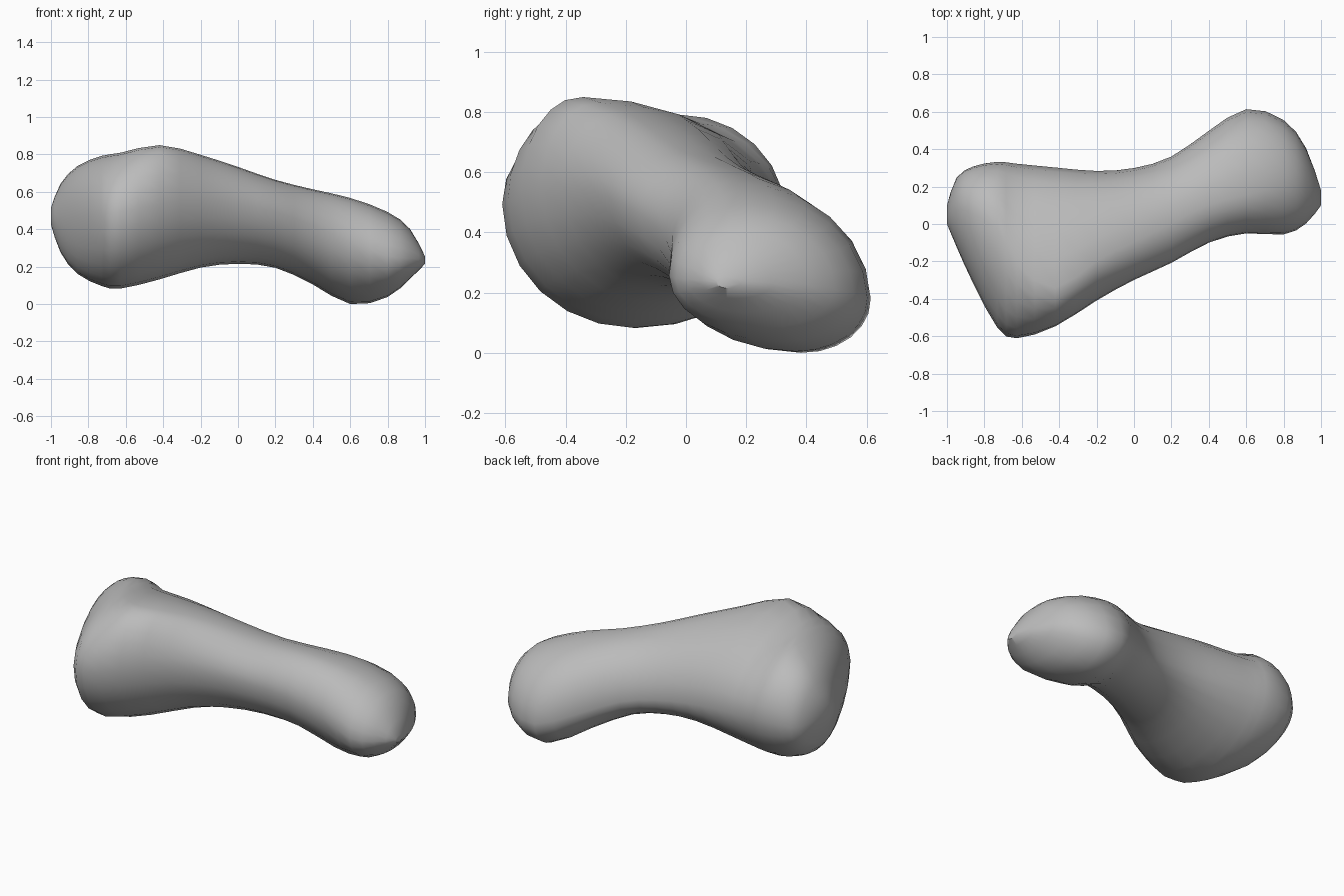
import bpy
import bmesh
from math import cos, sin, pi

SEGMENTS = 24      # sides around the bone
STEPS = 2          # lofted rows between two neighbouring sections

# Each section lies across x, and is given by its four extreme points (y, z):
# x, front, top, back, bottom
SECTIONS = [
    (-1.0, (0.0, .47), (.05, .52), (.1, .47), (.05, .43)),
    (-.95, (-.12, .46), (.08, .65), (.25, .44), (.03, .28)),
    (-.86, (-.32, .47), (.06, .745), (.31, .45), (-.04, .165)),
    (-.73, (-.56, .49), (-.02, .8), (.335, .46), (-.13, .1)),
    (-.63, (-.615, .5), (-.22, .815), (.325, .45), (-.18, .085)),
    (-.42, (-.55, .54), (-.36, .86), (.305, .43), (-.14, .135)),
    (-.2, (-.41, .56), (-.2, .805), (.285, .4), (-.04, .2)),
    (0.0, (-.3, .54), (-.1, .74), (.3, .37), (.05, .22)),
    (.2, (-.21, .5), (0.0, .67), (.36, .33), (.15, .2)),
    (.4, (-.1, .43), (.1, .62), (.5, .25), (.3, .11)),
    (.6, (-.05, .34), (.15, .575), (.62, .18), (.39, 0.0)),
    (.8, (-.06, .26), (.2, .5), (.56, .2), (.32, .04)),
    (.92, (0.0, .25), (.2, .41), (.41, .23), (.2, .14)),
    (1.0, (.1, .24), (.14, .26), (.18, .24), (.14, .22)),
]


def flatten(section):
    """Turn a section into one plain list of numbers."""
    x, *points = section
    return [x] + [value for point in points for value in point]


def spline(a, b, c, d, t):
    """Smooth curve from b to c, guided by the neighbours a and d."""
    return b + .5 * t * (c - a + t * (2 * a - 5 * b + 4 * c - d
                                      + t * (3 * (b - c) + d - a)))


def loft_rows():
    """Fill in extra rows between the given sections."""
    keys = [flatten(section) for section in SECTIONS]
    last = len(keys) - 1
    rows = []
    for i in range(last):
        near = [keys[max(i - 1, 0)], keys[i], keys[i + 1], keys[min(i + 2, last)]]
        for step in range(STEPS):
            rows.append([spline(*values, step / STEPS) for values in zip(*near)])
    rows.append(keys[last])
    return rows


def ring_points(row):
    """Join the four extreme points with quarter ellipses."""
    x, front_y, front_z, top_y, top_z, back_y, back_z, low_y, low_z = row
    for k in range(SEGMENTS):
        angle = 2 * pi * k / SEGMENTS
        c, s = cos(angle), sin(angle)
        side_y, side_z = (back_y, back_z) if c >= 0 else (front_y, front_z)
        end_y, end_z = (top_y, top_z) if s >= 0 else (low_y, low_z)
        y = end_y + (side_y - end_y) * abs(c)
        z = side_z + (end_z - side_z) * abs(s)
        yield x, y, z


def make_material(name, colour):
    material = bpy.data.materials.new(name)
    material.use_nodes = True
    material.diffuse_color = colour
    shader = material.node_tree.nodes["Principled BSDF"]
    shader.inputs["Base Color"].default_value = colour
    shader.inputs["Roughness"].default_value = .8
    return material


def build_bone():
    bm = bmesh.new()
    rings = [[bm.verts.new(point) for point in ring_points(row)]
             for row in loft_rows()]

    # Skin between neighbouring rings
    for ring, following in zip(rings, rings[1:]):
        for k in range(SEGMENTS):
            n = (k + 1) % SEGMENTS
            bm.faces.new((ring[k], ring[n], following[n], following[k]))

    # Closed ends
    bm.faces.new(rings[0])
    bm.faces.new(rings[-1])

    # Soften the seams between the quarter ellipses
    bmesh.ops.smooth_vert(bm, verts=[v for ring in rings[1:-1] for v in ring],
                          factor=.3, use_axis_x=True, use_axis_y=True,
                          use_axis_z=True)
    bmesh.ops.recalc_face_normals(bm, faces=bm.faces)

    # Stand the bone on the ground
    lowest = min(v.co.z for v in bm.verts)
    bmesh.ops.translate(bm, verts=bm.verts, vec=(0, 0, -lowest))

    mesh = bpy.data.meshes.new("bone")
    bm.to_mesh(mesh)
    bm.free()
    bone = bpy.data.objects.new("bone", mesh)
    bpy.context.collection.objects.link(bone)
    return bone


default_cube = bpy.data.objects.get("Cube")
if default_cube:
    bpy.data.objects.remove(default_cube, do_unlink=True)

bone = build_bone()
bone.data.materials.append(make_material("bone grey", (.5, .5, .5, 1)))

bpy.ops.object.select_all(action="DESELECT")
bone.select_set(True)
bpy.context.view_layer.objects.active = bone
bpy.ops.object.shade_smooth_by_angle(angle=pi / 4)
